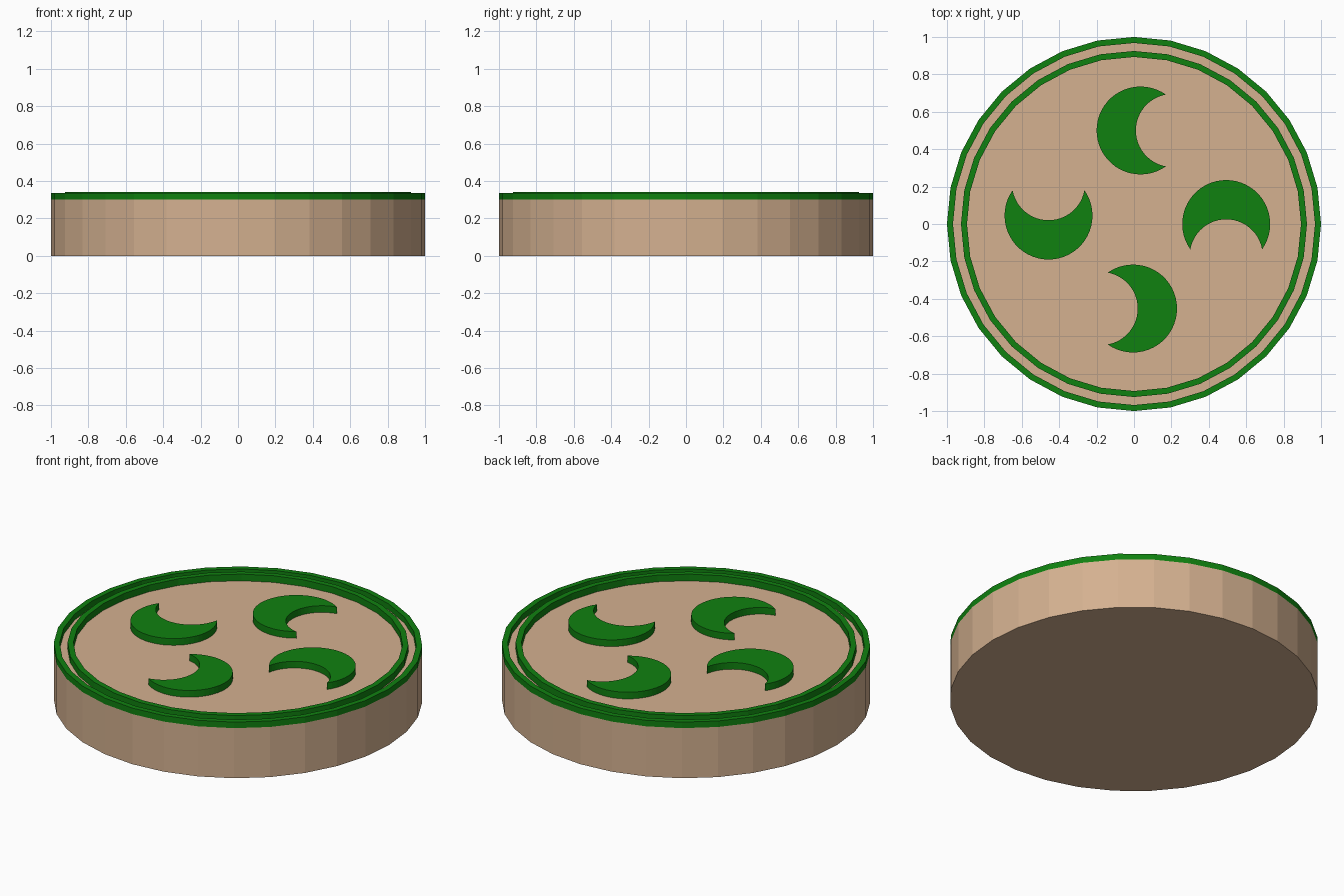
import bpy
from math import sin, cos, pi, radians, atan2

if "Cube" in bpy.data.objects:
    bpy.data.objects.remove(bpy.data.objects["Cube"])

SIDES = 32
BASE_TOP = 0.30


def material(name, rgb):
    m = bpy.data.materials.new(name)
    m.diffuse_color = (*rgb, 1)
    m.use_nodes = True
    m.node_tree.nodes["Principled BSDF"].inputs["Base Color"].default_value = m.diffuse_color
    return m


tan = material("tan", (0.66, 0.44, 0.28))
green = material("green", (0.005, 0.22, 0.005))


def make_object(name, verts, faces, mat):
    me = bpy.data.meshes.new(name)
    me.from_pydata(verts, [], faces)
    me.materials.append(mat)
    ob = bpy.data.objects.new(name, me)
    bpy.context.collection.objects.link(ob)
    return ob


def prism(name, pts, z0, z1, mat):
    # Extrude a counter-clockwise outline from z0 to z1
    n = len(pts)
    verts = [(x, y, z) for z in (z0, z1) for x, y in pts]
    faces = [tuple(reversed(range(n))), tuple(range(n, 2 * n))]
    faces += [(i, (i + 1) % n, n + (i + 1) % n, n + i) for i in range(n)]
    return make_object(name, verts, faces, mat)


def circle(r):
    return [(r * cos(2 * pi * i / SIDES), r * sin(2 * pi * i / SIDES)) for i in range(SIDES)]


def ring(name, r_out, r_in, z0, z1, mat):
    # Loops in order: outer bottom, outer top, inner top, inner bottom
    n = SIDES
    verts = [(x, y, z) for r, z in ((r_out, z0), (r_out, z1), (r_in, z1), (r_in, z0))
             for x, y in circle(r)]
    faces = []
    for k in range(4):
        a, b = k * n, ((k + 1) % 4) * n
        faces += [(a + i, a + (i + 1) % n, b + (i + 1) % n, b + i) for i in range(n)]
    return make_object(name, verts, faces, mat)


def crescent(name, cx, cy, turn):
    # Outer arc and inner bite arc sharing two tips; opens towards +x before turning
    r, tip_y, bite_x = 0.235, 0.192, -0.025
    tip_x = (r * r - tip_y * tip_y) ** 0.5
    s = tip_x - bite_x
    rb = (s * s + tip_y * tip_y) / (2 * s)
    bx = bite_x + rb
    a = atan2(tip_y, tip_x)
    b = atan2(tip_y, tip_x - bx)
    n, m = 36, 24
    pts = [(r * cos(t), r * sin(t)) for t in (a + (2 * pi - 2 * a) * i / n for i in range(n + 1))]
    pts += [(bx + rb * cos(t), rb * sin(t))
            for t in (2 * pi - b - (2 * pi - 2 * b) * i / m for i in range(1, m))]
    c, d = cos(radians(turn)), sin(radians(turn))
    pts = [(cx + x * c - y * d, cy + x * d + y * c) for x, y in pts]
    return prism(name, pts, BASE_TOP, 0.34, green)


# Round base and the two raised rims
prism("base_disc", circle(1.0), 0, BASE_TOP, tan)
ring("outer_rim", 1.0, 0.968, BASE_TOP, 0.336, green)
ring("inner_rim", 0.925, 0.893, BASE_TOP, 0.34, green)

# Four raised crescents
for name, x, y, turn in (("back_crescent", 0.035, 0.5, 0), ("right_crescent", 0.493, 0, -90),
                         ("front_crescent", -0.005, -0.452, 180), ("left_crescent", -0.457, 0.045, 90)):
    crescent(name, x, y, turn)
